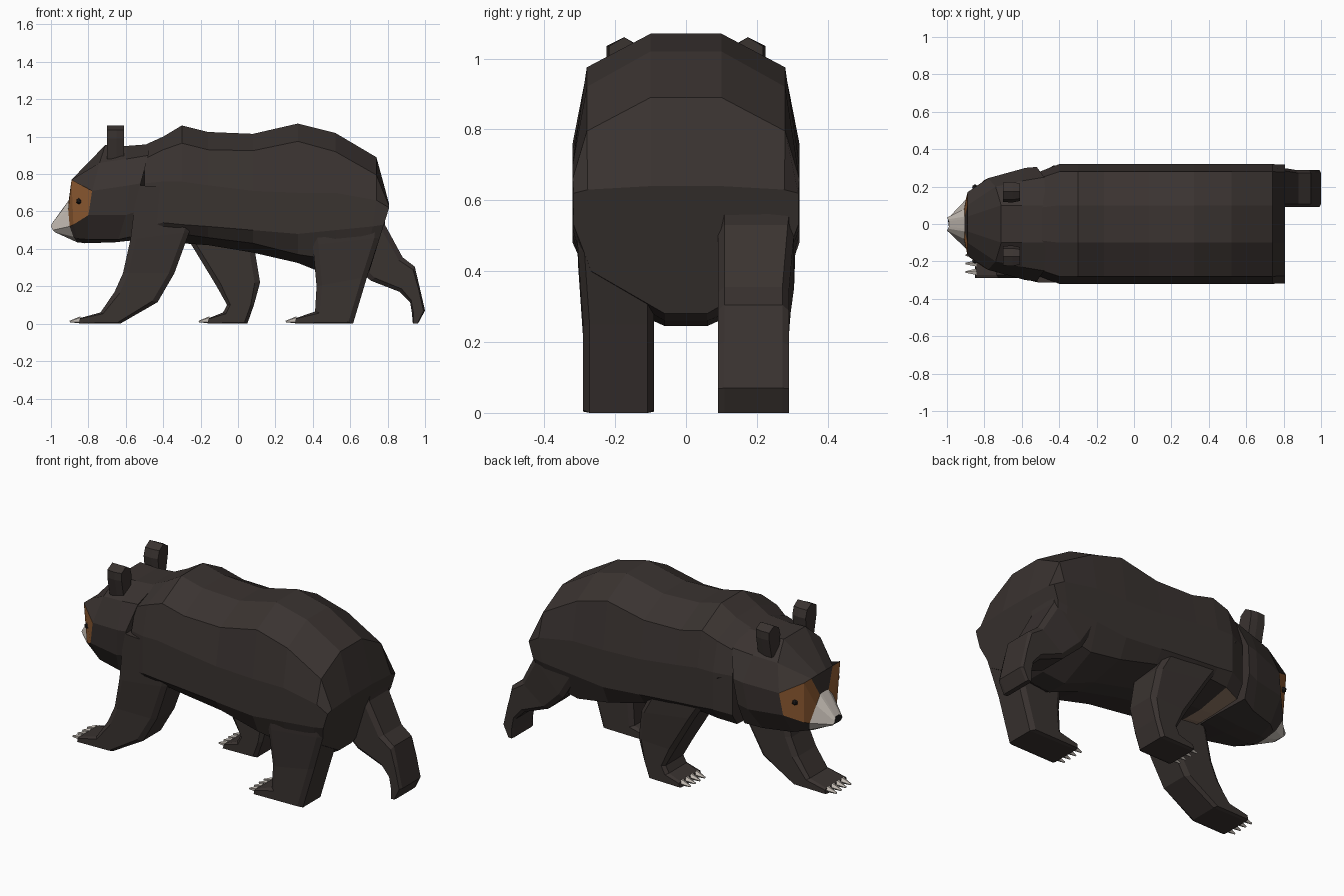
import bpy, bmesh, math
from mathutils import Vector, Matrix

if "Cube" in bpy.data.objects:
    bpy.data.objects.remove(bpy.data.objects["Cube"])


def material(name, rgb):
    m = bpy.data.materials.new(name)
    m.diffuse_color = (*rgb, 1)
    m.use_nodes = True
    m.node_tree.nodes["Principled BSDF"].inputs["Base Color"].default_value = m.diffuse_color
    return m


FUR = material("dark fur", (0.042, 0.033, 0.030))
TAN = material("tan mask", (0.30, 0.115, 0.035))
PALE = material("pale muzzle", (0.56, 0.51, 0.46))
CHEST = material("chest patch", (0.30, 0.20, 0.14))
BLACK = material("nose and eye", (0.015, 0.013, 0.013))
MATS = [FUR, TAN, PALE, CHEST, BLACK]


def finish(name, bm):
    bmesh.ops.recalc_face_normals(bm, faces=bm.faces)
    me = bpy.data.meshes.new(name)
    bm.to_mesh(me)
    bm.free()
    for m in MATS:
        me.materials.append(m)
    ob = bpy.data.objects.new(name, me)
    bpy.context.collection.objects.link(ob)
    return ob


def loft(name, rings, paint=lambda i, j: 0, end_mat=0):
    """Skin closed rings of equal length; paint gives the material per quad."""
    bm = bmesh.new()
    vs = [[bm.verts.new(p) for p in r] for r in rings]
    n = len(vs[0])
    for i in range(len(vs) - 1):
        for j in range(n):
            k = (j + 1) % n
            f = bm.faces.new((vs[i][j], vs[i][k], vs[i + 1][k], vs[i + 1][j]))
            f.material_index = paint(i, j)
    bm.faces.new(vs[0])
    bm.faces.new(vs[-1]).material_index = end_mat
    return finish(name, bm)


def mirrored(half):
    return half + [(x, -y, z) for x, y, z in reversed(half)]


# Body: x, lean of the lower part, width factor, heights from spine to belly
BODY = [
    (-0.50, 0, 0.88, 0.955, 0.88, 0.75, 0.52, 0.45, 0.44),
    (-0.40, 0, 1, 1.00, 0.93, 0.76, 0.54, 0.47, 0.43),
    (-0.30, 0, 1, 1.06, 0.965, 0.76, 0.53, 0.48, 0.43),
    (-0.16, 0, 1, 1.025, 0.93, 0.74, 0.52, 0.46, 0.42),
    (0.08, 0, 1, 1.015, 0.925, 0.71, 0.50, 0.43, 0.38),
    (0.32, 0, 1, 1.07, 0.975, 0.70, 0.48, 0.37, 0.325),
    (0.52, 0, 1, 1.02, 0.92, 0.70, 0.50, 0.34, 0.245),
    (0.74, 0.2, 1, 0.89, 0.795, 0.66, 0.52, 0.38, 0.26),
    (0.808, 0.31, 0.99, 0.64, 0.63, 0.62, 0.53, 0.40, 0.28),
]
YS = (0.10, 0.28, 0.32, 0.32, 0.27, 0.06)
rings = [mirrored([(x - lean * max(0, 0.62 - z), y * w, z) for y, z in zip(YS, zs)])
         for x, lean, w, *zs in BODY]
loft("body", rings, lambda i, j: 3 if i == 0 and j in (4, 5, 6) else 0)

# Head: half rings from the neck ruff to the nose
HEAD = [
    [(-.47, .10, .96), (-.48, .25, .90), (-.52, .305, .75), (-.54, .29, .60), (-.55, .24, .47), (-.52, .05, .45)],
    [(-.60, .10, .95), (-.60, .23, .88), (-.58, .30, .74), (-.60, .28, .58), (-.64, .20, .45), (-.66, .05, .435)],
    [(-.71, .10, .955), (-.74, .20, .86), (-.78, .245, .71), (-.80, .235, .58), (-.80, .15, .45), (-.82, .05, .43)],
    [(-.89, .04, .77), (-.89, .10, .77), (-.89, .17, .77), (-.88, .155, .53), (-.86, .10, .455), (-.85, .04, .435)],
    [(-.905, .025, .66), (-.905, .04, .655), (-.908, .08, .61), (-.90, .13, .52), (-.88, .10, .465), (-.86, .04, .435)],
    [(-.99, .015, .54), (-.995, .025, .535), (-1.0, .035, .52), (-.99, .035, .50), (-.98, .03, .49), (-.97, .015, .485)],
]


def head_paint(i, j):
    j = min(j, 10 - j) if j < 11 else -1
    if i == 4:
        return 2
    return 1 if (i == 2 and j == 2) or (i == 3 and j in (1, 2)) else 0


loft("head", [mirrored(r) for r in HEAD], head_paint, 4)

# Ears and eyes on both sides
for side, label in ((1, "left"), (-1, "right")):
    ear = [(.13, .88), (.115, .99), (.13, 1.035), (.175, 1.06), (.225, 1.035), (.225, .99), (.20, .88)]
    loft(label + "_ear", [[(x, side * (.17 + (y - .17) * s), z) for y, z in ear]
                          for x, s in ((-.70, .95), (-.65, 1), (-.61, .85))])
    bm = bmesh.new()
    bmesh.ops.create_icosphere(bm, subdivisions=1, radius=0.017,
                               matrix=Matrix.Translation((-.85, side * .196, .655)))
    for f in bm.faces:
        f.material_index = 4
    finish(label + "_eye", bm)


def leg(name, side, profile, top=0.313):
    """Chamfered leg; profile pairs give front and back points (x, z)."""
    rings = []
    for i, (fx, fz, bx, bz) in enumerate(profile):
        f, b = Vector((fx, fz)), Vector((bx, bz))
        yi, yo = 0.09, (top, 0.305, 0.29)[min(i, 2)]
        c = 0.018
        d = (b - f) * min(0.12, 0.03 / (b - f).length)
        pts = [(f, yi + c), (f, yo - c), (f + d, yo), (b - d, yo),
               (b, yo - c), (b, yi + c), (b - d, yi), (f + d, yi)]
        rings.append([(p.x, side * y, p.y) for p, y in pts])
    loft(name, rings)


def claws(name, side, x):
    bm = bmesh.new()
    for k in range(4):
        y = side * (0.122 + 0.045 * k)
        tilt = Matrix.Rotation(math.radians(-100), 4, 'Y')
        bmesh.ops.create_cone(bm, cap_ends=True, segments=5, radius1=0.019, radius2=0.005,
                              depth=0.06, matrix=Matrix.Translation((x - 0.02, y, 0.016)) @ tilt)
    for v in bm.verts:
        v.co.z = max(v.co.z, 0)
    for f in bm.faces:
        f.material_index = 2
    finish(name, bm)


# Legs in a walking pose
leg("right_front_leg", -1, [
    (-.54, .74, -.20, .72), (-.575, .45, -.26, .49), (-.615, .27, -.34, .27),
    (-.66, .17, -.43, .115), (-.735, .06, -.63, 0), (-.845, .03, -.85, 0)])
leg("left_front_leg", 1, [
    (-.46, .74, -.08, .70), (-.26, .44, .09, .39), (-.12, .21, .118, .22),
    (-.058, .10, .085, .10), (-.08, .06, .05, 0), (-.155, .03, -.165, 0)])
leg("right_hind_leg", -1, [
    (.35, .74, .78, .64), (.40, .42, .758, .46), (.42, .20, .69, .25),
    (.412, .065, .615, 0), (.31, .03, .305, 0)])
leg("left_hind_leg", 1, [
    (.45, .58, .79, .60), (.60, .33, .785, .53), (.71, .23, .88, .355),
    (.865, .17, .945, .305), (.92, .115, .97, .20), (.93, .055, 1.0, .07), (.935, 0, .962, 0)])

# Claws on the three planted feet
claws("right_front_claws", -1, -.85)
claws("left_front_claws", 1, -.16)
claws("right_hind_claws", -1, .305)
